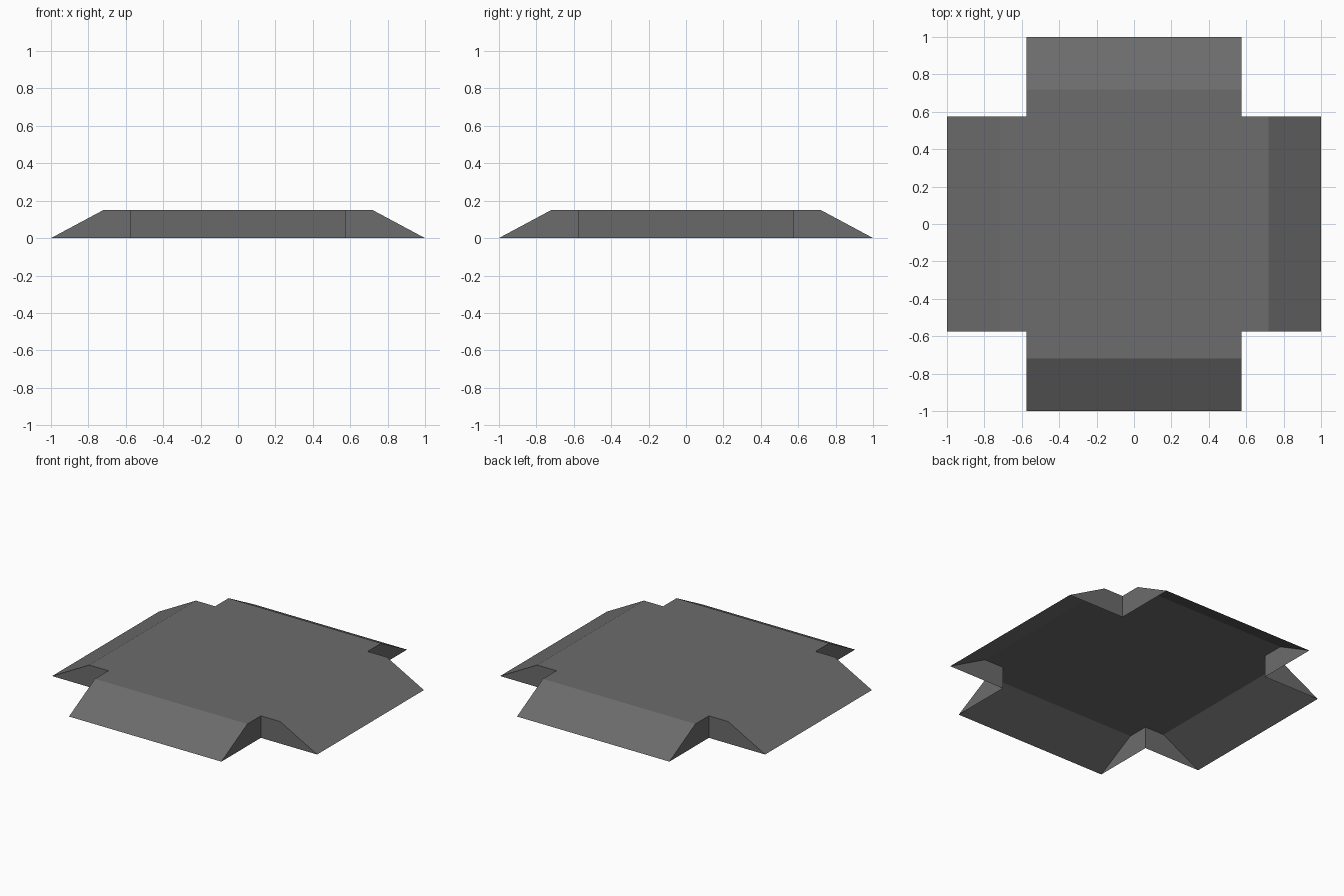
import bpy, bmesh
from math import pi
from mathutils import Matrix, Vector

cube = bpy.data.objects.get("Cube")
if cube:
    bpy.data.objects.remove(cube, do_unlink=True)

HALF = 0.575    # half width of each arm
BREAK = 0.72    # where the ramp starts
TIP = 1.0       # ramp foot
HEIGHT = 0.15

# Dark grey material
grey = bpy.data.materials.new("dark_grey")
grey.use_nodes = True
colour = (0.15, 0.15, 0.15, 1)
grey.diffuse_color = colour
grey.node_tree.nodes["Principled BSDF"].inputs["Base Color"].default_value = colour

bm = bmesh.new()


def face(points, turn):
    bm.faces.new([bm.verts.new(turn @ Vector(p)) for p in points])


# Central deck
face([(-HALF, -HALF, HEIGHT), (HALF, -HALF, HEIGHT),
      (HALF, HALF, HEIGHT), (-HALF, HALF, HEIGHT)], Matrix())

# Four ramped arms, open underneath
for i in range(4):
    turn = Matrix.Rotation(i * pi / 2, 3, "Z")
    profile = [(HALF, HEIGHT), (BREAK, HEIGHT), (TIP, 0)]
    for (x0, z0), (x1, z1) in zip(profile, profile[1:]):
        face([(x0, -HALF, z0), (x1, -HALF, z1),
              (x1, HALF, z1), (x0, HALF, z0)], turn)
    # Side walls of the arm
    outline = [(HALF, 0)] + profile[::-1]
    face([(x, -HALF, z) for x, z in outline], turn)
    face([(x, HALF, z) for x, z in reversed(outline)], turn)

bmesh.ops.remove_doubles(bm, verts=bm.verts, dist=0.0001)
mesh = bpy.data.meshes.new("ramped_platform")
bm.to_mesh(mesh)
bm.free()
mesh.materials.append(grey)
platform = bpy.data.objects.new("ramped_platform", mesh)
bpy.context.collection.objects.link(platform)
